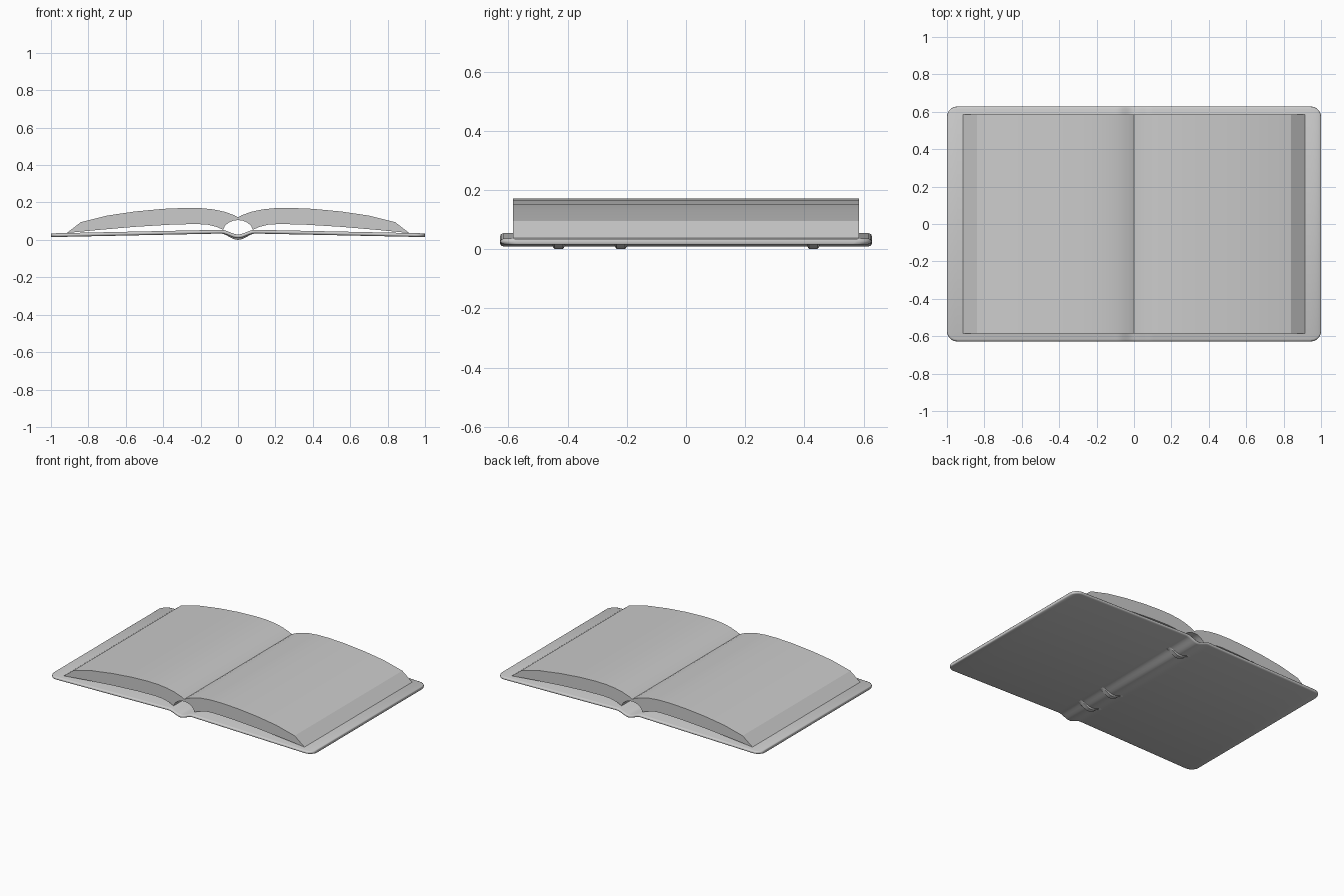
import bpy
import bmesh
import math

if "Cube" in bpy.data.objects:
    bpy.data.objects.remove(bpy.data.objects["Cube"])

grey = bpy.data.materials.new("warm_grey")
grey.diffuse_color = (0.6, 0.6, 0.6, 1)
grey.use_nodes = True
grey.node_tree.nodes["Principled BSDF"].inputs["Base Color"].default_value = grey.diffuse_color


def loft(name, rings, angle=35):
    """Skin a list of equal-length closed rings and cap both ends."""
    bm = bmesh.new()
    rows = [[bm.verts.new(p) for p in ring] for ring in rings]
    n = len(rows[0])
    for a, b in zip(rows, rows[1:]):
        for i in range(n):
            j = (i + 1) % n
            bm.faces.new((a[i], a[j], b[j], b[i]))
    bm.faces.new(rows[0][::-1])
    bm.faces.new(rows[-1])
    bmesh.ops.recalc_face_normals(bm, faces=bm.faces)
    mesh = bpy.data.meshes.new(name)
    bm.to_mesh(mesh)
    bm.free()
    mesh.materials.append(grey)
    obj = bpy.data.objects.new(name, mesh)
    bpy.context.collection.objects.link(obj)
    bpy.ops.object.select_all(action='DESELECT')
    obj.select_set(True)
    bpy.context.view_layer.objects.active = obj
    bpy.ops.object.shade_smooth_by_angle(angle=math.radians(angle))
    return obj


# Open page block: one arched half outline, mirrored about the gutter
top = [(0.02, 0.132), (0.07, 0.15), (0.13, 0.163), (0.2, 0.17), (0.28, 0.171),
       (0.4, 0.166), (0.55, 0.152), (0.7, 0.13), (0.84, 0.095)]
under = [(0.915, 0.037), (0.75, 0.053), (0.55, 0.07), (0.35, 0.082), (0.22, 0.085),
         (0.16, 0.081), (0.11, 0.068), (0.08, 0.054), (0.07, 0.075),
         (0.05, 0.093), (0.025, 0.103)]
half = top + under
outline = [(0, 0.121)] + half + [(0, 0.106)] + [(-x, z) for x, z in reversed(half)]
loft("pages", [[(x, y, z) for x, z in outline] for y in (-0.585, 0.585)], 22)


# Cover: boards sloping up to the hinges, with a spine dipping between them
def cover_mid(x):
    a = abs(x)
    if a > 0.09:
        return 0.025 + 0.019 * (1 - a) / 0.91
    return 0.031 - 0.012 * math.cos(math.pi * a / 0.09) + 0.001 * a / 0.09


HALF_DEPTH, CORNER = 0.628, 0.055
edge = [1 - CORNER * (1 - math.cos(math.radians(t))) for t in (0, 15, 30, 45, 60, 75, 90)]
right = [0.015 * i for i in range(1, 8)] + [0.15, 0.3, 0.5, 0.7, 0.85] + edge[::-1]
stations = [-x for x in reversed(right)] + [0] + right
rings = []
for x in stations:
    inset = max(0, abs(x) - (1 - CORNER))
    d = HALF_DEPTH - CORNER + math.sqrt(max(0, CORNER ** 2 - inset ** 2))
    t = 0.010 if abs(x) < 0.999 else 0.006
    z = cover_mid(x)
    side = [(d - 0.012, -t), (d - 0.003, -t * 0.7), (d, 0), (d - 0.003, t * 0.7), (d - 0.012, t)]
    ring = side + [(-y, h) for y, h in reversed(side)]
    rings.append([(x, y, z + h) for y, h in ring])
loft("cover", rings, 50)

# Raised bands across the underside of the spine
for number, y0 in enumerate((-0.43, -0.22, 0.43), 1):
    rings = []
    for i in range(13):
        x = 0.085 * (i / 6 - 1)
        z = cover_mid(x)
        drop = 0.010 + 0.009 * max(0.05, math.cos(x / 0.085 * math.pi / 2))
        rings.append([(x, y0 - 0.024, z - 0.005), (x, y0 - 0.014, z - drop),
                      (x, y0 + 0.014, z - drop), (x, y0 + 0.024, z - 0.005)])
    loft("spine_band_%d" % number, rings)
